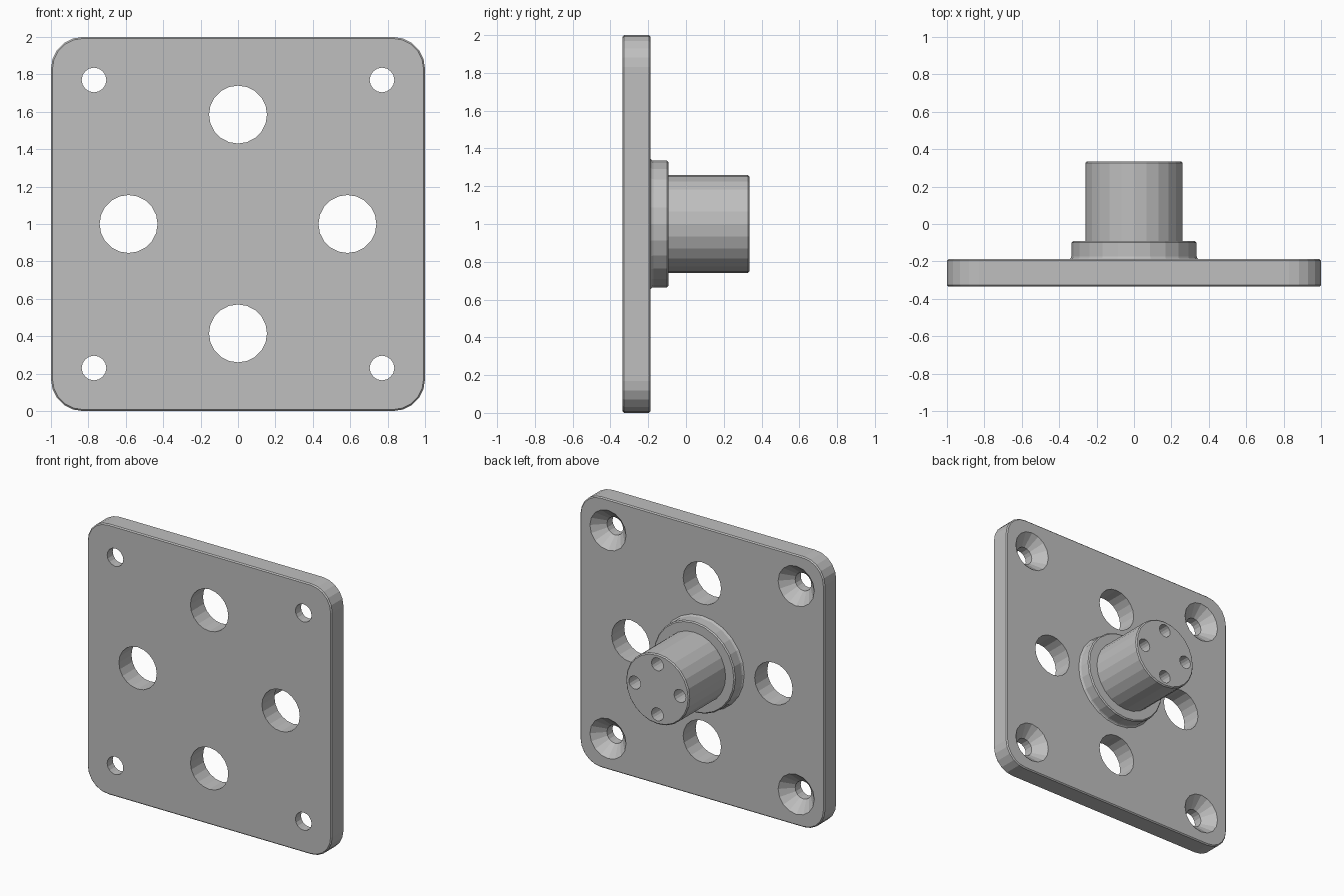
import bpy, bmesh, math
from mathutils import Matrix

cube = bpy.data.objects.get("Cube")
if cube:
    bpy.data.objects.remove(cube, do_unlink=True)

steel = bpy.data.materials.new("plain grey metal")
steel.use_nodes = True
GREY = (0.52, 0.52, 0.52, 1)
steel.diffuse_color = GREY
steel.node_tree.nodes["Principled BSDF"].inputs["Base Color"].default_value = GREY

FRONT, BACK, TIP = -0.335, -0.188, 0.335


def loft(name, rings, cutter=False):
    """Closed solid through rings of equal point count, capped at both ends."""
    bm = bmesh.new()
    loops = [[bm.verts.new(p) for p in ring] for ring in rings]
    n = len(loops[0])
    for a, b in zip(loops, loops[1:]):
        for i in range(n):
            j = (i + 1) % n
            bm.faces.new((a[i], a[j], b[j], b[i]))
    bm.faces.new(loops[0])
    bm.faces.new(loops[-1])
    bmesh.ops.recalc_face_normals(bm, faces=bm.faces)
    mesh = bpy.data.meshes.new(name)
    bm.to_mesh(mesh)
    bm.free()
    mesh.materials.append(steel)
    obj = bpy.data.objects.new(name, mesh)
    bpy.context.collection.objects.link(obj)
    if cutter:
        obj.hide_render = True
    return obj


def turned(name, profile, sides, x=0, z=1, cutter=False):
    """Solid of revolution about y from (radius, y) pairs."""
    rings = []
    for r, y in profile:
        angles = [math.tau * i / sides for i in range(sides)]
        rings.append([(x + r * math.cos(a), y, z + r * math.sin(a)) for a in angles])
    return loft(name, rings, cutter)


def plate_ring(inset, y, radius=0.17, steps=5):
    """Rounded square outline."""
    points = []
    c = 1 - radius
    for q in range(4):
        mid = math.pi / 4 + q * math.pi / 2
        cx = math.copysign(c, math.cos(mid))
        cz = math.copysign(c, math.sin(mid))
        for k in range(steps + 1):
            a = (q + k / steps) * math.pi / 2
            r = radius - inset
            points.append((cx + r * math.cos(a), y, 1 + cz + r * math.sin(a)))
    return points


def cut(target, cutters):
    """Subtract the cutters, bake the result and remove them."""
    for c in cutters:
        m = target.modifiers.new("cut", "BOOLEAN")
        m.operation = "DIFFERENCE"
        m.solver = "EXACT"
        m.object = c
    bpy.context.view_layer.update()
    graph = bpy.context.evaluated_depsgraph_get()
    baked = bpy.data.meshes.new_from_object(target.evaluated_get(graph))
    target.modifiers.clear()
    target.data = baked
    for c in cutters:
        bpy.data.objects.remove(c, do_unlink=True)


# Square mounting plate with softened edges
E = 0.008
plate = loft("mounting_plate", [plate_ring(E, FRONT), plate_ring(0, FRONT + E),
                                plate_ring(0, BACK - E), plate_ring(E, BACK)])

# Four large through holes and four countersunk corner holes
holes = []
for dx, dz in ((1, 0), (-1, 0), (0, 1), (0, -1)):
    holes.append(turned("large_hole", [(0.155, FRONT - 0.1), (0.155, BACK + 0.1)],
                        20, 0.585 * dx, 1 + 0.585 * dz, True))
for sx in (-1, 1):
    for sz in (-1, 1):
        holes.append(turned("screw_hole",
                            [(0.066, FRONT - 0.1), (0.066, BACK - 0.082),
                             (0.148, BACK), (0.148, BACK + 0.1)],
                            16, 0.77 * sx, 1 + 0.77 * sz, True))
cut(plate, holes)

# Flange with a filleted foot, and the round boss
hub = turned("flanged_boss",
             [(0.345, BACK - 0.02), (0.345, BACK), (0.338, BACK + 0.006),
              (0.335, BACK + 0.015), (0.335, -0.1), (0.327, -0.092),
              (0.26, -0.092), (0.26, TIP - E), (0.26 - E, TIP)], 24)

# Blind holes in the end of the boss
sockets = [turned("pin_hole", [(0.048, TIP - 0.3), (0.048, TIP + 0.1)],
                  16, 0.185 * dx, 1 + 0.185 * dz, True)
           for dx, dz in ((1, 0), (-1, 0), (0, 1), (0, -1))]
cut(hub, sockets)
